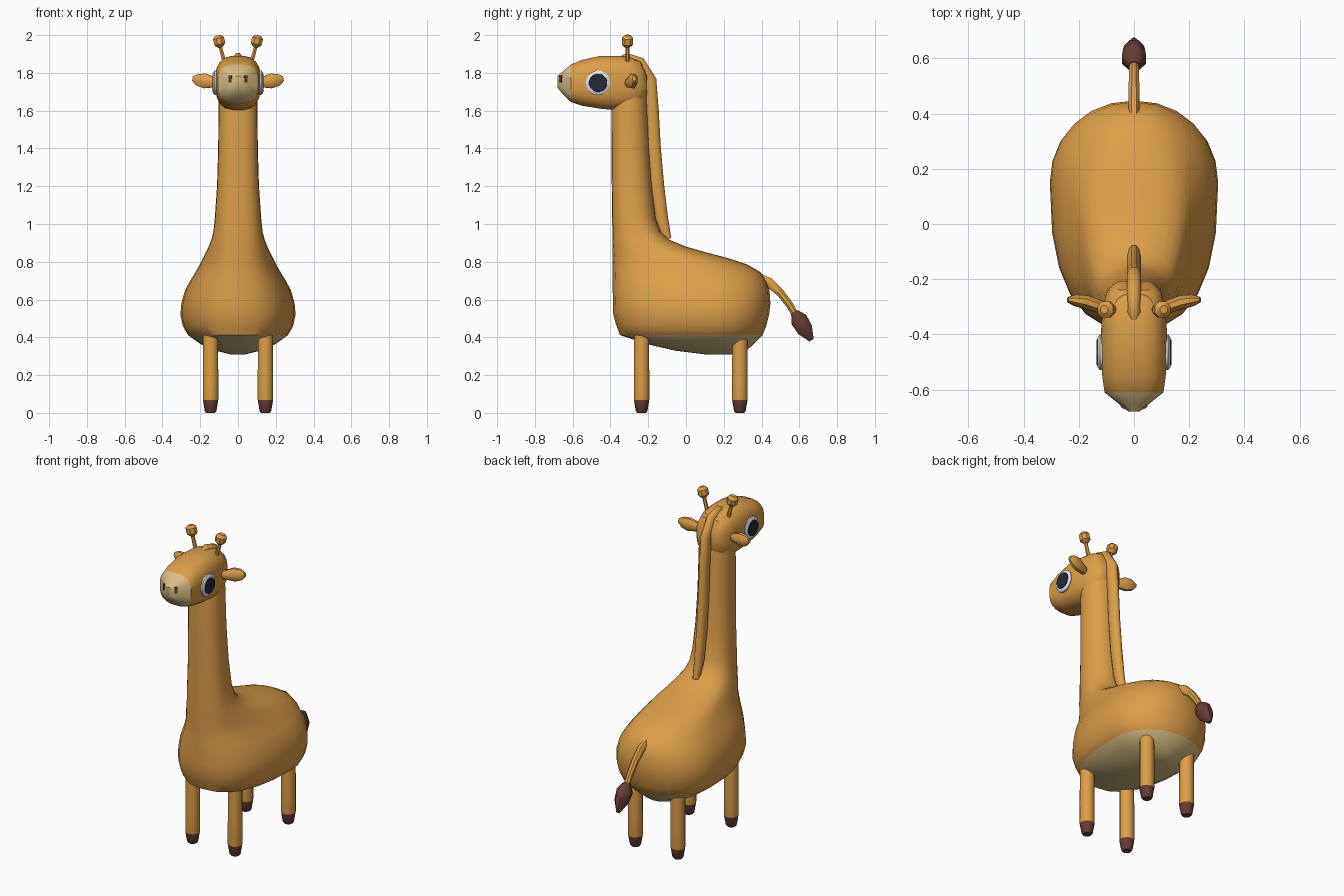
import bpy, bmesh, math
from mathutils import Vector


def material(name, rgb):
    m = bpy.data.materials.new(name)
    m.diffuse_color = (*rgb, 1)
    return m


ORANGE = material("warm orange", (0.72, 0.35, 0.065))
TAN = material("pale tan", (0.68, 0.51, 0.23))
BROWN = material("dark brown", (0.13, 0.048, 0.034))
WHITE = material("eye white", (0.78, 0.78, 0.78))
DARK = material("pupil dark", (0.02, 0.02, 0.04))


def spow(v, p):
    return math.copysign(abs(v) ** p, v)


def loft(name, rings, mats, rule=None, angle=40):
    """Skin a list of point rings, cap the ends, colour faces by rule(centre)."""
    bm = bmesh.new()
    vs = [[bm.verts.new(p) for p in r] for r in rings]
    n = len(rings[0])
    for a, b in zip(vs, vs[1:]):
        for i in range(n):
            j = (i + 1) % n
            bm.faces.new((a[i], a[j], b[j], b[i]))
    bm.faces.new(vs[0])
    bm.faces.new(vs[-1])
    bmesh.ops.recalc_face_normals(bm, faces=bm.faces)
    for f in bm.faces:
        if rule and rule(f.calc_center_median()):
            f.material_index = 1
    me = bpy.data.meshes.new(name)
    bm.to_mesh(me)
    bm.free()
    for m in mats:
        me.materials.append(m)
    ob = bpy.data.objects.new(name, me)
    bpy.context.collection.objects.link(ob)
    bpy.ops.object.select_all(action='DESELECT')
    ob.select_set(True)
    bpy.context.view_layer.objects.active = ob
    bpy.ops.object.shade_smooth_by_angle(angle=math.radians(angle))
    return ob


def tube(name, pts, radii, mats, sides=10, ref=(1, 0, 0), axis=None, p=1, rule=None, angle=40):
    """Sweep an elliptical section (radius along ref, radius across) along points."""
    pts = [Vector(q) for q in pts]
    rings = []
    for k, c in enumerate(pts):
        t = Vector(axis) if axis else pts[min(k + 1, len(pts) - 1)] - pts[max(k - 1, 0)]
        t.normalize()
        u = Vector(ref)
        u = (u - t * u.dot(t)).normalized()
        v = t.cross(u)
        ra, rb = radii[k]
        rings.append([c + u * ra * spow(math.cos(a), p) + v * rb * spow(math.sin(a), p)
                      for a in (2 * math.pi * (i + 0.5) / sides for i in range(sides))])
    return loft(name, rings, mats, rule, angle)


def body_ring(z, front, back, hw, mid, n=24):
    ring = []
    for i in range(n):
        a = 2 * math.pi * i / n
        c, s = math.cos(a), math.sin(a)
        p = 0.8 if c < 0 else 0.95
        y = mid + (back - mid if c > 0 else mid - front) * spow(c, p)
        ring.append((hw * spow(s, p), y, z))
    return ring


# Body and neck: z, front y, back y, half width, y of widest point
BODY = [
    (0.31, 0.10, 0.27, 0.04, 0.18), (0.33, -0.06, 0.32, 0.12, 0.16),
    (0.365, -0.21, 0.36, 0.20, 0.15), (0.412, -0.35, 0.405, 0.265, 0.15),
    (0.46, -0.368, 0.425, 0.292, 0.15), (0.52, -0.385, 0.44, 0.305, 0.15),
    (0.58, -0.387, 0.447, 0.30, 0.15), (0.65, -0.388, 0.442, 0.28, 0.14),
    (0.70, -0.388, 0.425, 0.253, 0.11), (0.745, -0.388, 0.395, 0.225, 0.07),
    (0.785, -0.388, 0.325, 0.203, 0.02), (0.82, -0.389, 0.22, 0.186, -0.04),
    (0.85, -0.389, 0.105, 0.17, -0.11), (0.88, -0.389, 0.00, 0.156, -0.17),
    (0.915, -0.39, -0.085, 0.142, -0.22), (0.96, -0.39, -0.135, 0.13, -0.25),
    (1.03, -0.391, -0.16, 0.123, -0.27), (1.2, -0.393, -0.18, 0.111, -0.285),
    (1.4, -0.395, -0.195, 0.105, -0.295), (1.6, -0.395, -0.204, 0.103, -0.30),
    (1.75, -0.39, -0.21, 0.10, -0.30), (1.82, -0.38, -0.22, 0.092, -0.30),
    (1.865, -0.36, -0.25, 0.07, -0.30),
]
loft("body_and_neck", [body_ring(*r) for r in BODY], [ORANGE, TAN],
     lambda c: c.z < 0.405)

# Head with pale muzzle: y, bottom z, top z, half width
HEAD = [
    (-0.68, 1.72, 1.785, 0.02), (-0.65, 1.685, 1.81, 0.058),
    (-0.61, 1.645, 1.845, 0.108), (-0.55, 1.625, 1.87, 0.116),
    (-0.46, 1.61, 1.89, 0.122), (-0.38, 1.602, 1.892, 0.12),
    (-0.30, 1.60, 1.885, 0.114), (-0.24, 1.63, 1.86, 0.097),
    (-0.207, 1.68, 1.79, 0.06),
]
tube("head", [(0, y, (b + t) / 2) for y, b, t, w in HEAD],
     [(w, (t - b) / 2) for y, b, t, w in HEAD], [ORANGE, TAN], sides=20,
     axis=(0, 1, 0), p=0.72, rule=lambda c: c.y < -0.61)

# Mane ridge from forehead down the back of the neck
tube("mane",
     [(0, -0.37, 1.865), (0, -0.32, 1.872), (0, -0.25, 1.85), (0, -0.195, 1.76),
      (0, -0.183, 1.6), (0, -0.172, 1.4), (0, -0.154, 1.2), (0, -0.13, 1.03),
      (0, -0.10, 0.92)],
     [(0.012, 0.01), (0.025, 0.037), (0.027, 0.04), (0.028, 0.042), (0.028, 0.042),
      (0.028, 0.042), (0.028, 0.042), (0.027, 0.038), (0.02, 0.025)],
     [ORANGE], sides=8, angle=60)

# Tail and tuft
tube("tail", [(0, 0.39, 0.71), (0, 0.44, 0.69), (0, 0.50, 0.635),
              (0, 0.55, 0.57), (0, 0.59, 0.50)],
     [(0.022, 0.03), (0.022, 0.027), (0.021, 0.023), (0.019, 0.021), (0.018, 0.018)],
     [ORANGE], sides=8)
tube("tail_tuft", [(0, 0.573, 0.535), (0, 0.597, 0.495), (0, 0.63, 0.44), (0, 0.665, 0.385)],
     [(0.02, 0.02), (0.047, 0.05), (0.04, 0.046), (0.008, 0.014)],
     [BROWN], sides=8)

for s, side in ((-1, "left"), (1, "right")):
    # Legs with hooves
    for y, end in ((-0.235, "front"), (0.285, "back")):
        x = 0.145 * s
        tube(f"{end}_leg_{side}", [(x, y, z) for z in (0, 0.01, 0.068, 0.2, 0.425)],
             [(r, r) for r in (0.024, 0.032, 0.042, 0.042, 0.041)],
             [ORANGE, BROWN], sides=12, rule=lambda c: c.z < 0.068)
    # Ear
    tube(f"ear_{side}",
         [(0.08 * s, -0.31, 1.745), (0.13 * s, -0.298, 1.75), (0.175 * s, -0.283, 1.757),
          (0.215 * s, -0.276, 1.764), (0.24 * s, -0.274, 1.77)],
         [(0.022, 0.022), (0.025, 0.029), (0.027, 0.042), (0.022, 0.034), (0.01, 0.014)],
         [ORANGE], sides=8, ref=(0, 1, 0))
    # Horn stalk and knob
    tube(f"horn_{side}", [(0.07 * s, -0.31, 1.85), (0.098 * s, -0.31, 1.955)],
         [(0.012, 0.012), (0.01, 0.01)], [ORANGE], sides=6)
    tube(f"horn_knob_{side}",
         [(0.1 * s + d * 0.25 * s, -0.31, 1.968 + d) for d in (-0.034, -0.016, 0.016, 0.031)],
         [(0.012, 0.012), (0.032, 0.032), (0.032, 0.032), (0.015, 0.015)],
         [ORANGE], sides=8)
    # Eye white and pupil
    tube(f"eye_white_{side}", [(x * s, -0.465, 1.747) for x in (0.10, 0.124, 0.132)],
         [(0.066, 0.066), (0.066, 0.066), (0.055, 0.055)], [WHITE], sides=16, ref=(0, 1, 0))
    tube(f"pupil_{side}", [(x * s, -0.465, 1.747) for x in (0.130, 0.136)],
         [(0.049, 0.049), (0.047, 0.047)], [DARK], sides=16, ref=(0, 1, 0))
    # Nostril
    bpy.ops.mesh.primitive_cube_add(size=1, location=(0.038 * s, -0.659, 1.768),
                                    rotation=(0, 0, math.radians(33) * s))
    nostril = bpy.context.object
    nostril.name = f"nostril_{side}"
    nostril.scale = (0.018, 0.018, 0.036)
    nostril.data.materials.append(BROWN)
